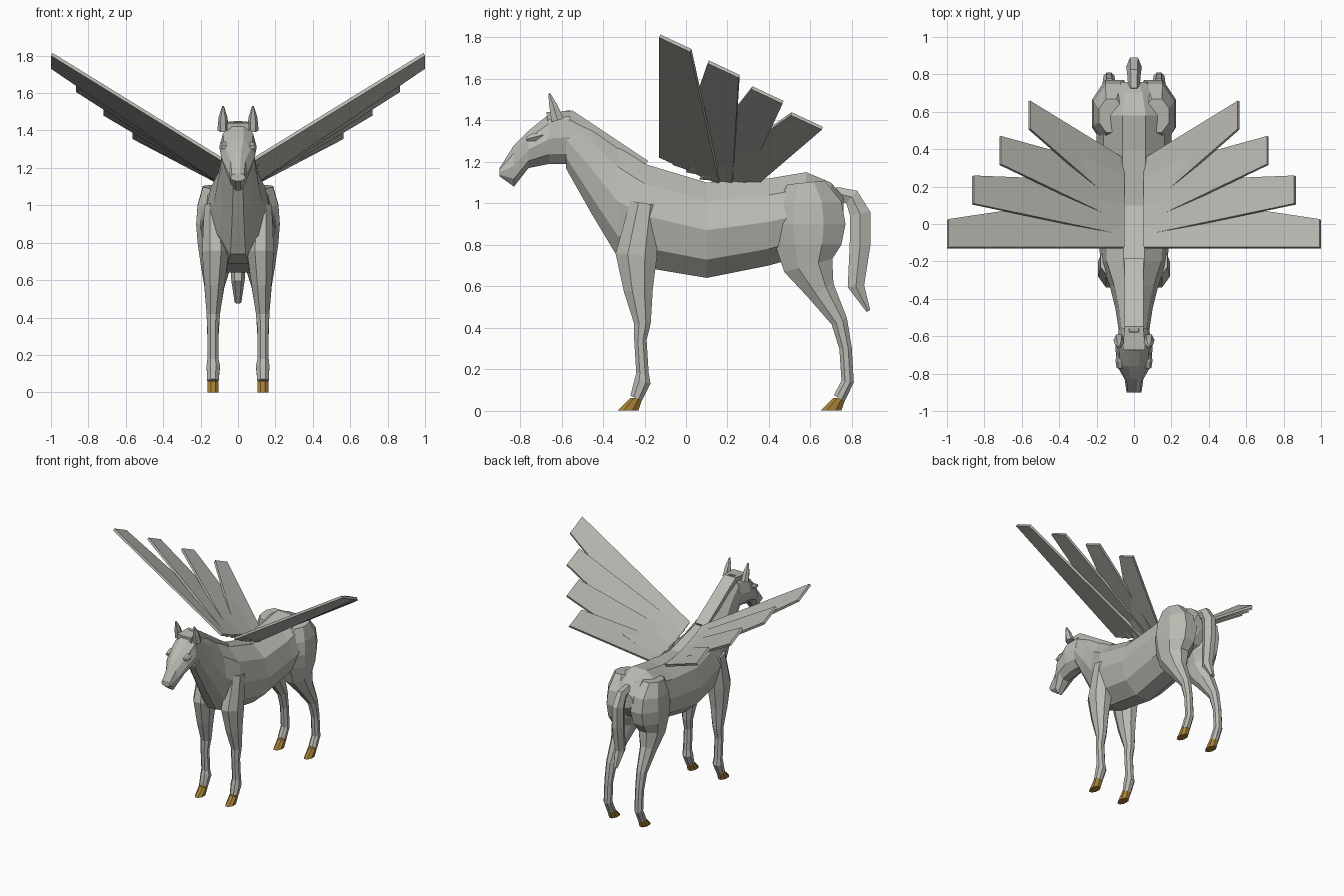
import bpy, bmesh, math
from mathutils import Vector

cube = bpy.data.objects.get("Cube")
if cube:
    bpy.data.objects.remove(cube, do_unlink=True)


def make_material(name, rgb):
    mat = bpy.data.materials.new(name)
    mat.use_nodes = True
    mat.diffuse_color = (*rgb, 1)
    shader = mat.node_tree.nodes["Principled BSDF"]
    shader.inputs["Base Color"].default_value = (*rgb, 1)
    return mat


HIDE = make_material("warm_grey_hide", (.5, .49, .45))
HOOF = make_material("golden_brown_hoof", (.38, .22, .04))
UPRIGHT = Vector((0, 0, 1))
LEVEL = Vector((0, 1, 0))


def loft(name, rings, mat):
    """Skin rings of equal point count and cap both ends."""
    bm = bmesh.new()
    loops = [[bm.verts.new(point) for point in ring] for ring in rings]
    count = len(loops[0])
    for lower, upper in zip(loops, loops[1:]):
        for i in range(count):
            j = (i + 1) % count
            bm.faces.new((lower[i], lower[j], upper[j], upper[i]))
    bm.faces.new(loops[0])
    bm.faces.new(loops[-1])
    bmesh.ops.recalc_face_normals(bm, faces=bm.faces)
    mesh = bpy.data.meshes.new(name)
    bm.to_mesh(mesh)
    bm.free()
    mesh.materials.append(mat)
    obj = bpy.data.objects.new(name, mesh)
    bpy.context.collection.objects.link(obj)


def sweep(name, path, mat=HIDE, sides=8, x=0, lean=0, axis=None):
    """Loft polygons along a path of y, z, half depth and optional half width.

    Rings stand square to the path unless an axis is given. Lean draws
    the thicker rings inwards.
    """
    angles = [math.tau * (i + .5) / sides for i in range(sides)]
    widest = max(math.sin(angle) for angle in angles)
    centres = [Vector((0, row[0], row[1])) for row in path]
    rings = []
    for i, (y, z, depth, *width) in enumerate(path):
        half_width = width[0] if width else .6 * depth + .012
        before = centres[max(i - 1, 0)]
        after = centres[min(i + 1, len(path) - 1)]
        tangent = (after - before).normalized()
        across = axis or Vector((0, -tangent.z, tangent.y))
        middle = centres[i] + Vector((x - lean * depth, 0, 0))
        tall = across * depth / math.cos(math.pi / sides)
        wide = Vector((half_width / widest, 0, 0))
        rings.append([middle + tall * math.cos(angle) + wide * math.sin(angle)
                      for angle in angles])
    loft(name, rings, mat)


# Neck, barrel and rump
sweep("body", [
    (-.58, 1.31, .14, .08),
    (-.45, 1.16, .22, .1),
    (-.33, 1.01, .27, .13),
    (-.2, .94, .25, .18),
    (.1, .87, .23, .2),
    (.4, .91, .21, .2),
    (.58, .95, .2, .2),
    (.7, .96, .14, .15),
    (.76, .97, .06, .07),
], sides=10, axis=UPRIGHT)

# Head, from poll to lips
sweep("head", [
    (-.56, 1.32, .13, .08),
    (-.66, 1.31, .12, .1),
    (-.76, 1.26, .09, .09),
    (-.83, 1.18, .1, .05),
    (-.9, 1.15, .02, .04),
], sides=10, axis=UPRIGHT)

# Mane ridge ending in a forelock
sweep("mane", [
    (-.2, 1.18, .03, .05),
    (-.56, 1.42, .03, .05),
    (-.67, 1.41, .03, .06),
], sides=4)

# Arched tail
sweep("tail", [
    (.72, 1.05, .03),
    (.8, 1.03, .04),
    (.84, .95, .05),
    (.84, .8, .05),
    (.82, .6, .04),
    (.88, .48, .01),
], sides=6)

FRONT_LEG = [
    (-.2, 1, .07),
    (-.24, .75, .1),
    (-.23, .58, .07),
    (-.21, .42, .04),
    (-.22, .34, .03),
    (-.21, .18, .03),
    (-.21, .14, .04),
    (-.24, .06, .03),
]
HIND_LEG = [
    (.58, 1.1, .09),
    (.59, 1, .16),
    (.59, .9, .18),
    (.59, .8, .16),
    (.59, .7, .12),
    (.65, .58, .07),
    (.74, .43, .04),
    (.77, .3, .03),
    (.78, .14, .03),
    (.74, .06, .03),
]


def feather(name, i, side):
    """Flat slab running from the spine; later feathers are shorter and further back."""
    root_x = side * .06
    tip_x = side * (1 - .13 * i - .005 * i * i)
    tip = Vector((tip_x, i * (.245 - .011 * i) - .13, 1.8 - .125 * i))
    corners = [
        Vector((root_x, .065 * i - .13, 1.22 - .035 * i)),
        Vector((root_x, .062 * i + .16, 1.09)),
        tip + Vector((0, .15, -.07)),
        tip,
    ]
    normal = (corners[2] - corners[0]).cross(corners[3] - corners[1]).normalized()
    thickness = normal * -side * .018
    loft(name, [corners, [corner + thickness for corner in corners]], HIDE)


for label, side in (("left", 1), ("right", -1)):
    # Legs and hooves
    for place, path in (("front", FRONT_LEG), ("hind", HIND_LEG)):
        sweep(f"{label}_{place}_leg", path, x=side * .14, lean=side * .2)
        ankle = path[-1][0]
        sweep(f"{label}_{place}_hoof", [
            (ankle, .06, .03, .03),
            (ankle - .04, 0, .05, .03),
        ], mat=HOOF, x=side * .133, axis=LEVEL)

    # Pointed ear
    sweep(f"{label}_ear", [
        (-.62, 1.4, .03),
        (-.64, 1.47, .02),
        (-.66, 1.53, .005, .005),
    ], sides=6, x=side * .08)

    # Brow ridge over the eye
    sweep(f"{label}_brow", [
        (-.77, 1.31, .01),
        (-.73, 1.32, .02),
        (-.69, 1.33, .01),
    ], sides=6, x=side * .075)

    # Wing of four overlapping feathers
    for i in range(4):
        feather(f"{label}_wing_feather_{i + 1}", i, side)
